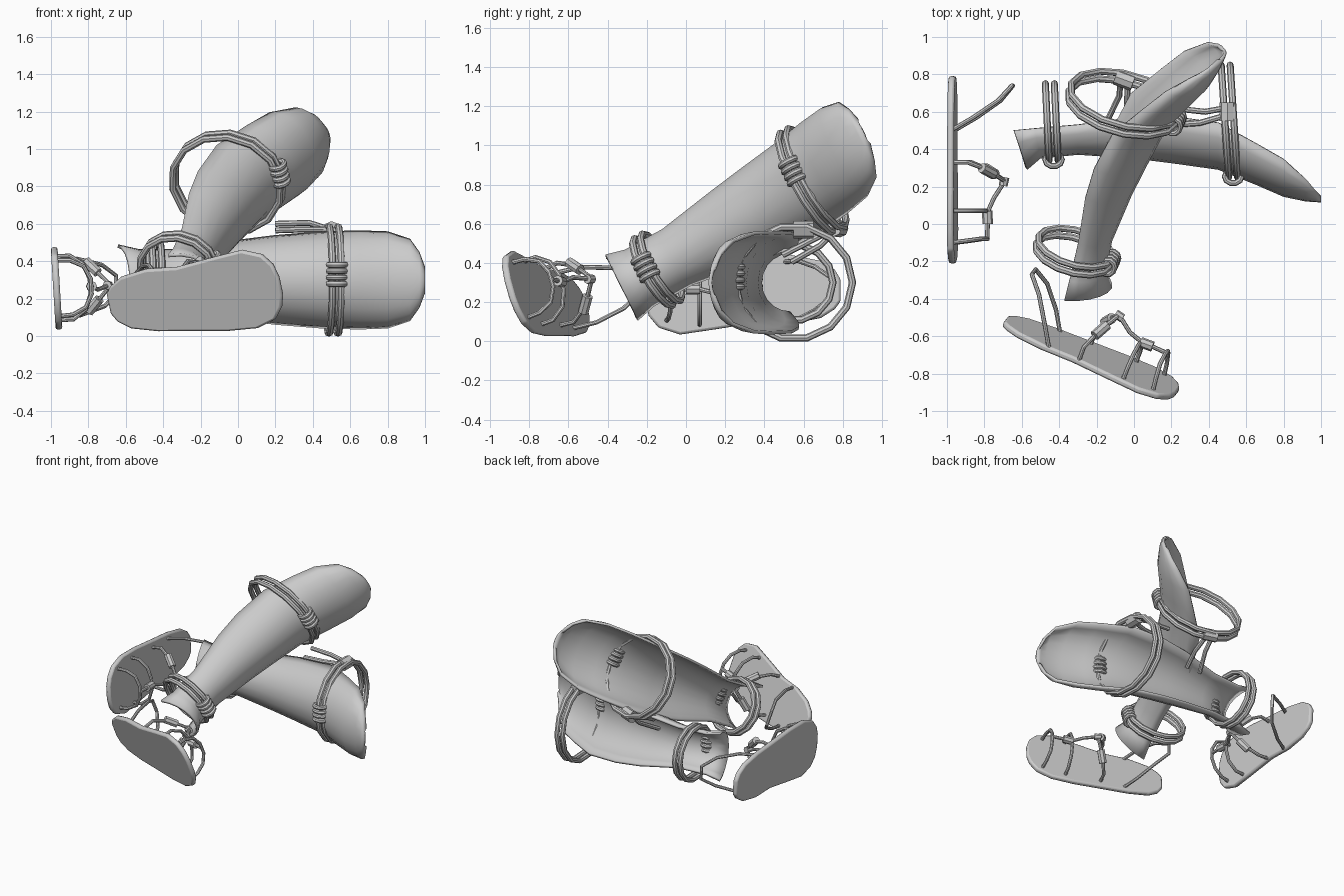
import bpy, bmesh, math
from mathutils import Vector, Matrix

if "Cube" in bpy.data.objects:
    bpy.data.objects.remove(bpy.data.objects["Cube"])


def frame(origin, a, b, c):
    """Matrix mapping local (a, b, c) coordinates into the world."""
    m = Matrix((a, b, c)).transposed().to_4x4()
    m.translation = Vector(origin)
    return m


def add_object(name, me):
    ob = bpy.data.objects.new(name, me)
    bpy.context.collection.objects.link(ob)
    bpy.ops.object.select_all(action='DESELECT')
    ob.select_set(True)
    bpy.context.view_layer.objects.active = ob
    bpy.ops.object.shade_smooth_by_angle(angle=math.radians(40))
    return ob


def add_bmesh(name, bm):
    me = bpy.data.meshes.new(name)
    bm.to_mesh(me)
    bm.free()
    return add_object(name, me)


def tubes(name, m, paths, r, closed=False):
    """Round cords along one or more local paths, turned into a mesh."""
    cu = bpy.data.curves.new(name, 'CURVE')
    cu.dimensions = '3D'
    cu.bevel_depth = r
    cu.bevel_resolution = 2
    cu.use_fill_caps = True
    for path in paths:
        sp = cu.splines.new('POLY')
        sp.points.add(len(path) - 1)
        for p, co in zip(sp.points, path):
            p.co = (*(m @ Vector(co)), 1)
        sp.use_cyclic_u = closed
    tmp = bpy.data.objects.new(name + "_curve", cu)
    bpy.context.collection.objects.link(tmp)
    bpy.context.view_layer.update()
    me = bpy.data.meshes.new_from_object(tmp.evaluated_get(bpy.context.evaluated_depsgraph_get()))
    bpy.data.objects.remove(tmp)
    return add_object(name, me)


# Shin guard stations: along (front), along (edge), front depth, edge depth, half width
STATIONS = [(.03, -.04, .11, -.10, .19), (.10, .07, .05, -.11, .165), (.3, .3, .03, -.13, .165),
            (.6, .6, .05, -.17, .215), (.8, .8, .075, -.175, .24), (1.05, 1.05, .11, -.14, .26),
            (1.25, 1.25, .19, -.03, .265), (1.4, 1.4, .255, .055, .26), (1.52, 1.52, .28, .16, .22),
            (1.57, 1.57, .283, .22, .15), (1.6, 1.6, .285, .25, .07)]


def shin_guard(tag, m, side):
    # open half-round shell
    bm = bmesh.new()
    n = 10
    rows = []
    for uf, ub, ff, fb, hw in STATIONS:
        row = []
        for j in range(n + 1):
            t = math.pi * (j / n - .5)
            c = math.cos(t)
            row.append(bm.verts.new(m @ Vector((ub + (uf - ub) * c, hw * math.sin(t), fb + (ff - fb) * c))))
        rows.append(row)
    for a, b in zip(rows, rows[1:]):
        for j in range(n):
            bm.faces.new((a[j], b[j], b[j + 1], a[j + 1]))
    sol = add_bmesh("shin_guard_" + tag, bm).modifiers.new("thickness", 'SOLIDIFY')
    sol.thickness = .018
    sol.offset = -1

    # doubled cord loops with a wrapped knot at the front
    for part, u0, tilt, fc, rf, rw, kw in (("knee", 1.11, .02, -.15, .30, .29, .03),
                                           ("ankle", .16, .01, -.145, .205, .195, .0)):
        loops = []
        for off in (-.024, .024):
            loops.append([(u0 + off + tilt * math.sin(a), rw * math.cos(a), fc + rf * math.sin(a))
                          for a in (math.tau * (k + .5) / 14 for k in range(14))])
        tubes(f"{part}_cord_{tag}", m, loops, .019, True)
        wraps = []
        for k in range(4):
            w = kw + (k - 1.5) * .034
            wraps.append([(u0 + tilt + .045 * math.cos(a), w, fc + rf - .004 + .036 * math.sin(a))
                          for a in (math.tau * i / 10 for i in range(10))])
        tubes(f"{part}_wrap_{tag}", m, wraps, .016, True)

    # tie and loose ends at the edge of the knee loop
    w = side * .27
    tubes("knee_tie_" + tag, m, [[(1.10, w, -.25), (1.10, w, -.15)]], .044)
    tubes("loose_ends_" + tag, m, [[(1.09, w, -.22), (.98, w + side * .035, -.2), (.8, w + side * .03, -.22)],
                                   [(1.09, w, -.18), (.95, w, -.14), (.8, w - side * .005, -.13)]], .016)


# Sole outline: distance from heel, inner and outer half widths
SOLE = [(0, .05, .06), (.03, .09, .11), (.1, .135, .155), (.25, .165, .185), (.43, .16, .2),
        (.65, .195, .22), (.82, .22, .22), (.93, .185, .18), (.98, .125, .115), (1, .05, .05)]


def sandal(tag, m):
    # flat sole with rounded edges
    bm = bmesh.new()
    outline = [(s, a) for s, a, b in SOLE] + [(s, -b) for s, a, b in reversed(SOLE)]
    top, low = ([bm.verts.new(m @ Vector((s, w, h))) for s, w in outline] for h in (.018, -.018))
    bm.faces.new(top)
    bm.faces.new(low[::-1])
    k = len(outline)
    for i in range(k):
        bm.faces.new((top[i], top[(i + 1) % k], low[(i + 1) % k], low[i]))
    bmesh.ops.recalc_face_normals(bm, faces=bm.faces)
    bev = add_bmesh("sole_" + tag, bm).modifiers.new("round_edge", 'BEVEL')
    bev.width = .012
    bev.segments = 2

    # laces: heel loop, two arches over the foot, side laces and a centre link
    def arch(half):
        return half + [(s, -w, h) for s, w, h in reversed(half)]
    heel = arch([(.29, .15, 0), (.22, .15, .12), (.13, .11, .25), (.05, .05, .32)])
    toe = arch([(.89, .15, 0), (.88, .145, .08), (.87, .11, .15), (.87, .04, .185)])
    mid = arch([(.72, .17, 0), (.72, .17, .08), (.72, .12, .15), (.72, .04, .18)])
    ankle = arch([(.46, .15, 0), (.46, .16, .09), (.5, .11, .19), (.56, .01, .28)])
    link = [(.56, 0, .28), (.65, .02, .22), (.72, 0, .19), (.87, 0, .185)]
    tubes("laces_" + tag, m, [heel, toe, mid, ankle, link], .012)
    # lace knots
    tubes("lace_knots_" + tag, m, [[(.49, .135, .165), (.525, .07, .225)],
                                   [(.49, -.135, .165), (.525, -.07, .225)],
                                   [(.72, 0, .185), (.79, 0, .188)]], .028)
    tubes("centre_knot_" + tag, m, [[(.54, 0, .28), (.585, 0, .27)]], .024)


# Shin guards: one lying on its side, one leaning across it
shin_guard("lying", frame((-.6, .4, .3), (1, 0, 0), (0, 0, 1), (0, -1, 0)), 1)
u = Vector((.284, .83, .479)).normalized()
f = u.cross(Vector((-.22, -.5, .8))).normalized()
shin_guard("leaning", frame((-.23, -.33, .295), u, f.cross(u), f), -1)

# Sandals: a mirrored pair, both standing on edge
sandal("side", frame((-.97, .79, .255), (0, -1, 0), (.06, 0, -1), (1, 0, .06)))
l = Vector((.89, -.37, .085)).normalized()
n = Vector((0, -.34, .94)).cross(l).normalized()
sandal("front", frame((-.69, -.52, .18), l, l.cross(n), n))
